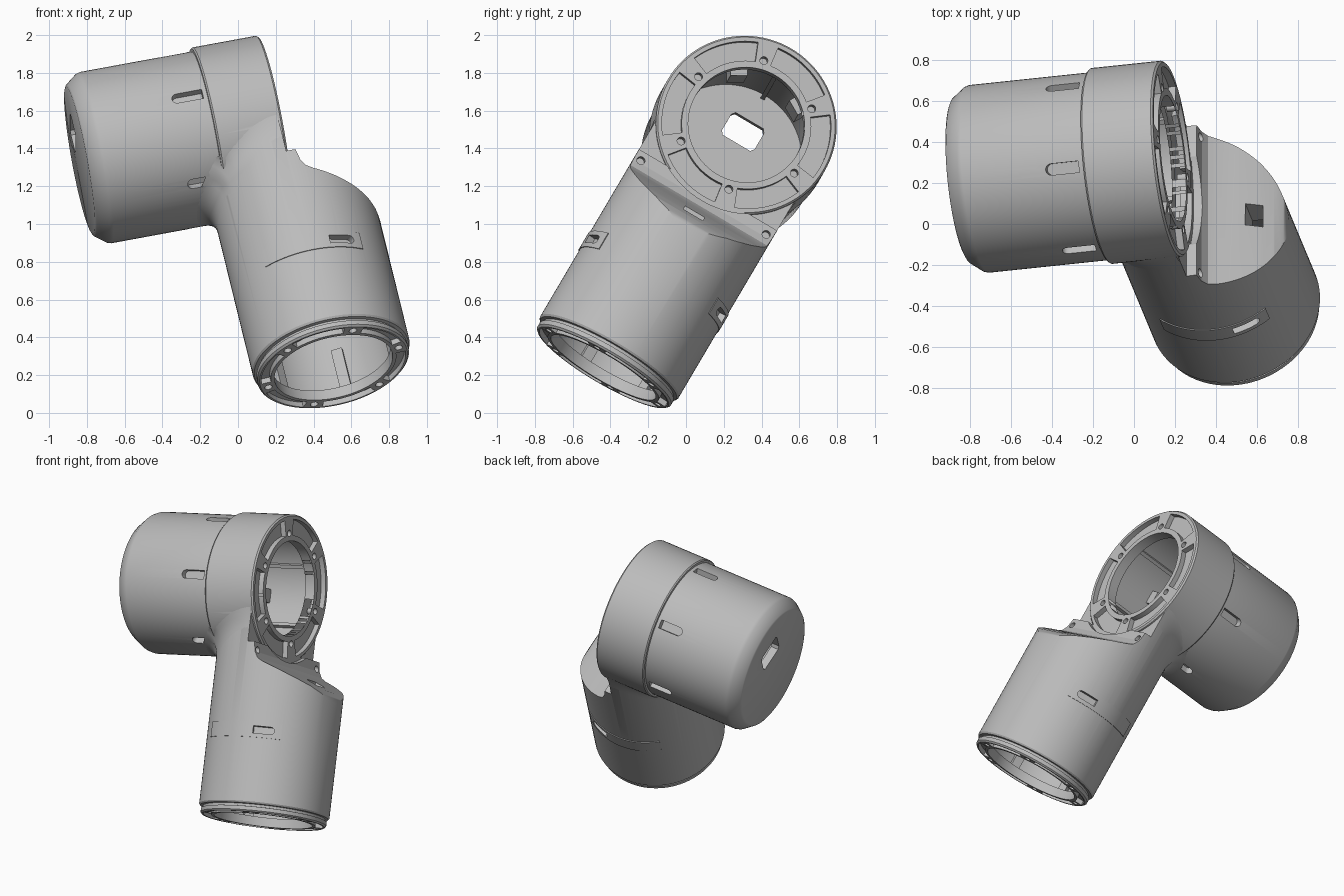
import bpy, bmesh
from math import sin, cos, radians, sqrt, copysign
from mathutils import Matrix, Vector

if "Cube" in bpy.data.objects:
    bpy.data.objects.remove(bpy.data.objects["Cube"], do_unlink=True)

# Working frame: X = upper barrel axis, Z = lower tube axis, origin = flange centre
U = Vector((0.979, 0.103, 0.18)).normalized()
K = Vector((-0.198, 0.498, 0.844))
K = (K - U * K.dot(U)).normalized()
S = K.cross(U)
FRAME = Matrix.Translation((0.19, 0.32, 1.525)) @ Matrix((U, S, K)).transposed().to_4x4()
BASE = -1.525                       # lower tube mouth in the working frame
TO_X = Matrix(((0, 0, 1), (1, 0, 0), (0, 1, 0))).to_4x4()

grey = bpy.data.materials.new("light grey")
grey.use_nodes = True
grey.diffuse_color = (0.5, 0.5, 0.5, 1)
grey.node_tree.nodes["Principled BSDF"].inputs["Base Color"].default_value = (0.5, 0.5, 0.5, 1)


def spin(bm, profile, axis, start=0, sweep=360, steps=96):
    """Turn (radius, height) points about an axis; a partial sweep is a capped block."""
    turn = Matrix.Rotation(radians(start), 3, axis)
    vs = [bm.verts.new(turn @ Vector((h, r, 0) if axis == 'X' else (r, 0, h))) for r, h in profile]
    full = sweep == 360
    if full:
        geom = vs + [bm.edges.new(p) for p in zip(vs, vs[1:])]
    else:
        f = bm.faces.new(vs)
        geom = vs + list(f.edges) + [f]
    bmesh.ops.spin(bm, geom=geom, cent=(0, 0, 0), axis=(1, 0, 0) if axis == 'X' else (0, 0, 1),
                   angle=radians(sweep), steps=steps)
    if full:
        bmesh.ops.remove_doubles(bm, verts=bm.verts[:], dist=0.0001)


def prism(bm, outline, h0, h1, matrix):
    """Extrude a flat outline from h0 to h1 along the matrix's Z."""
    low = [bm.verts.new(matrix @ Vector((x, y, h0))) for x, y in outline]
    top = [bm.verts.new(matrix @ Vector((x, y, h1))) for x, y in outline]
    bm.faces.new(low[::-1])
    bm.faces.new(top)
    for i in range(len(low)):
        j = (i + 1) % len(low)
        bm.faces.new((low[i], low[j], top[j], top[i]))


def circle(r, n=20):
    return [(r * cos(radians(360 * i / n)), r * sin(radians(360 * i / n))) for i in range(n)]


def slot(x0, x1, w):
    """Slot outline, square at x0 and round at x1."""
    g = copysign(1, x1 - x0)
    arc = [radians(90 - 180 * i / 10) for i in range(11)]
    return [(x0, -w), (x0, w)] + [(x1 - g * w + g * w * cos(a), w * sin(a)) for a in arc]


def rect(x0, x1, y0, y1):
    return [(x0, y0), (x1, y0), (x1, y1), (x0, y1)]


def finish(name, bm, recalc=True):
    if recalc:
        bmesh.ops.recalc_face_normals(bm, faces=bm.faces[:])
    me = bpy.data.meshes.new(name)
    bm.to_mesh(me)
    bm.free()
    me.materials.append(grey)
    ob = bpy.data.objects.new(name, me)
    bpy.context.scene.collection.objects.link(ob)
    return ob


def boolean(ob, bm, operation='DIFFERENCE'):
    tool = finish("cutter", bm)
    mod = ob.modifiers.new("cut", 'BOOLEAN')
    mod.operation, mod.object, mod.solver = operation, tool, 'EXACT'
    bpy.context.view_layer.objects.active = ob
    bpy.ops.object.modifier_apply(modifier=mod.name)
    bpy.data.objects.remove(tool, do_unlink=True)


def barrel_radial(a):
    return Matrix.Rotation(radians(a - 90), 4, 'X')


def tube_radial(a):
    return Matrix.Rotation(radians(a), 4, 'Z') @ TO_X


# Lower tube with lip groove
bm = bmesh.new()
tube = [(0, 0), (0.4, 0), (0.41, 0.01), (0.41, 0.035), (0.398, 0.037), (0.398, 0.052),
        (0.418, 0.054), (0.425, 0.065), (0.425, 1.45), (0, 1.45)]
spin(bm, [(r, h + BASE) for r, h in tube], 'Z')
housing = finish("elbow_housing", bm)

# Sloping shoulder and tab shape
bm = bmesh.new()
shoulder = [(-0.6, -0.1), (0.6, -0.1), (0.6, 0.74), (0.425, 0.79), (0.405, 0.83), (0.365, 0.865),
            (0.3, 0.9), (0.2, 0.945), (0.1, 0.985), (0.065, 1.005), (0.042, 1.045), (0.03, 1.11),
            (-0.02, 1.11), (-0.02, 1.5), (-0.6, 1.5)]
prism(bm, [(x, z + BASE) for x, z in shoulder], -0.6, 0.6, Matrix.Rotation(radians(90), 4, 'X'))
boolean(housing, bm, 'INTERSECT')

# Thin raised bands round the slots
bm = bmesh.new()
for a in (-128, 52):
    spin(bm, [(0.41, BASE + 0.485), (0.43, BASE + 0.485), (0.43, BASE + 0.585), (0.41, BASE + 0.585)],
         'Z', a, 76, 24)
boolean(housing, bm, 'UNION')

# Upper barrel: wide collar, narrower body, chamfered cap
bm = bmesh.new()
spin(bm, [(0, 0), (0.472, 0), (0.481, -0.01), (0.481, -0.352), (0.475, -0.36), (0.461, -0.362),
          (0.461, -0.965), (0.455, -0.985), (0.41, -1.045), (0.395, -1.052), (0, -1.052)], 'X')
boolean(housing, bm, 'UNION')

# Bores
bm = bmesh.new()
spin(bm, [(0, 0.1), (0.31, 0.1), (0.31, -0.07), (0.4, -0.07), (0.4, -1.0), (0, -1.0)], 'X')
boolean(housing, bm)
bm = bmesh.new()
spin(bm, [(0, BASE - 0.1), (0.32, BASE - 0.1), (0.32, BASE + 0.06), (0.37, BASE + 0.06),
          (0.37, BASE + 0.7), (0.3, BASE + 0.76), (0, BASE + 0.76)], 'Z')
boolean(housing, bm)

# Clearance in front of the flange
bm = bmesh.new()
spin(bm, [(0, 0.001), (0.484, 0.001), (0.484, 0.3), (0, 0.3)], 'X')
boolean(housing, bm)

# Flange pockets and screw holes on both ends
bm = bmesh.new()
for i in range(6):
    a, b = 45 + 60 * i, -13 + 60 * i
    spin(bm, [(0.345, -0.035), (0.45, -0.035), (0.45, 0.05), (0.345, 0.05)], 'X', a + 7, 46, 16)
    spin(bm, [(0.34, BASE - 0.05), (0.39, BASE - 0.05), (0.39, BASE + 0.03), (0.34, BASE + 0.03)],
         'Z', b + 8, 44, 16)
    ca, sa, cb, sb = (f(radians(t)) for t in (a, b) for f in (cos, sin))
    prism(bm, circle(0.021), -0.05, 0.05, Matrix.Translation((0, 0.36 * ca, 0.36 * sa)) @ TO_X)
    prism(bm, circle(0.021), BASE - 0.05, BASE + 0.04, Matrix.Translation((0.362 * cb, 0.362 * sb, 0)))
boolean(housing, bm)

# Side slots, tab screws, cap opening and shoulder opening
bm = bmesh.new()
for i in range(6):
    prism(bm, slot(-0.385, -0.55, 0.028), 0.416, 0.56, barrel_radial(60 * i))
for g in (-1, 1):
    at = tube_radial(g * 68) @ Matrix.Translation((0, BASE + 0.535, 0))
    prism(bm, slot(g * 0.07, -g * 0.07, 0.024), 0.385, 0.5, at)
    prism(bm, circle(0.022), -0.01, 0.2, Matrix.Translation((0, g * 0.385, BASE + 1.06)) @ TO_X)
prism(bm, [(-0.1, -0.05), (-0.085, -0.07), (0.085, -0.07), (0.1, -0.05),
           (0.1, 0.05), (0.085, 0.07), (-0.085, 0.07), (-0.1, 0.05)],
      -1.1, -0.95, Matrix.Translation((0, 0, 0.17)) @ TO_X)
prism(bm, rect(0.235, 0.315, -0.06, 0.06), BASE + 0.65, BASE + 1.1, Matrix.Identity(4))
boolean(housing, bm)

# Blend between lower tube and barrel
bm = bmesh.new()
rows = []
for i in range(45):
    a = radians(93 + 174 * i / 44)
    u, s = 0.425 * cos(a), 0.425 * sin(a)
    u2, s2 = u * 1.25, s * 1.12
    big = 0.479 if u > -0.36 else 0.46
    big2 = 0.479 if u2 > -0.36 else 0.46
    corner = Vector((u, s, -sqrt(big ** 2 - s ** 2)))
    low = corner - Vector((0, 0, 0.1))
    top = Vector((u2, s2, -sqrt(max(big2 ** 2 - s2 ** 2, 0))))
    rows.append([bm.verts.new(low * (1 - t) ** 2 + corner * 2 * t * (1 - t) + top * t * t)
                 for t in (j / 8 for j in range(9))])
for r0, r1 in zip(rows, rows[1:]):
    for j in range(8):
        bm.faces.new((r0[j], r1[j], r1[j + 1], r0[j + 1]))
blend = finish("junction_blend", bm, False)

# Inner blocks behind the slots and thin ribs along both bores
bm = bmesh.new()
for i in range(6):
    prism(bm, rect(-0.6, -0.38, -0.045, 0.045), 0.335, 0.405, barrel_radial(60 * i))
    prism(bm, rect(-1.0, -0.07, -0.012, 0.012), 0.375, 0.405, barrel_radial(60 * i + 30))
barrel_ribs = finish("barrel_ribs", bm)
bm = bmesh.new()
for i in range(6):
    prism(bm, rect(-0.03, 0.03, BASE + 0.06, BASE + 0.3), 0.34, 0.38, tube_radial(60 * i + 17))
tube_ribs = finish("tube_ribs", bm)

# Place and shade
for ob in (housing, blend, barrel_ribs, tube_ribs):
    ob.data.transform(FRAME)
    bpy.ops.object.select_all(action='DESELECT')
    ob.select_set(True)
    bpy.context.view_layer.objects.active = ob
    bpy.ops.object.shade_smooth_by_angle(angle=radians(30))
